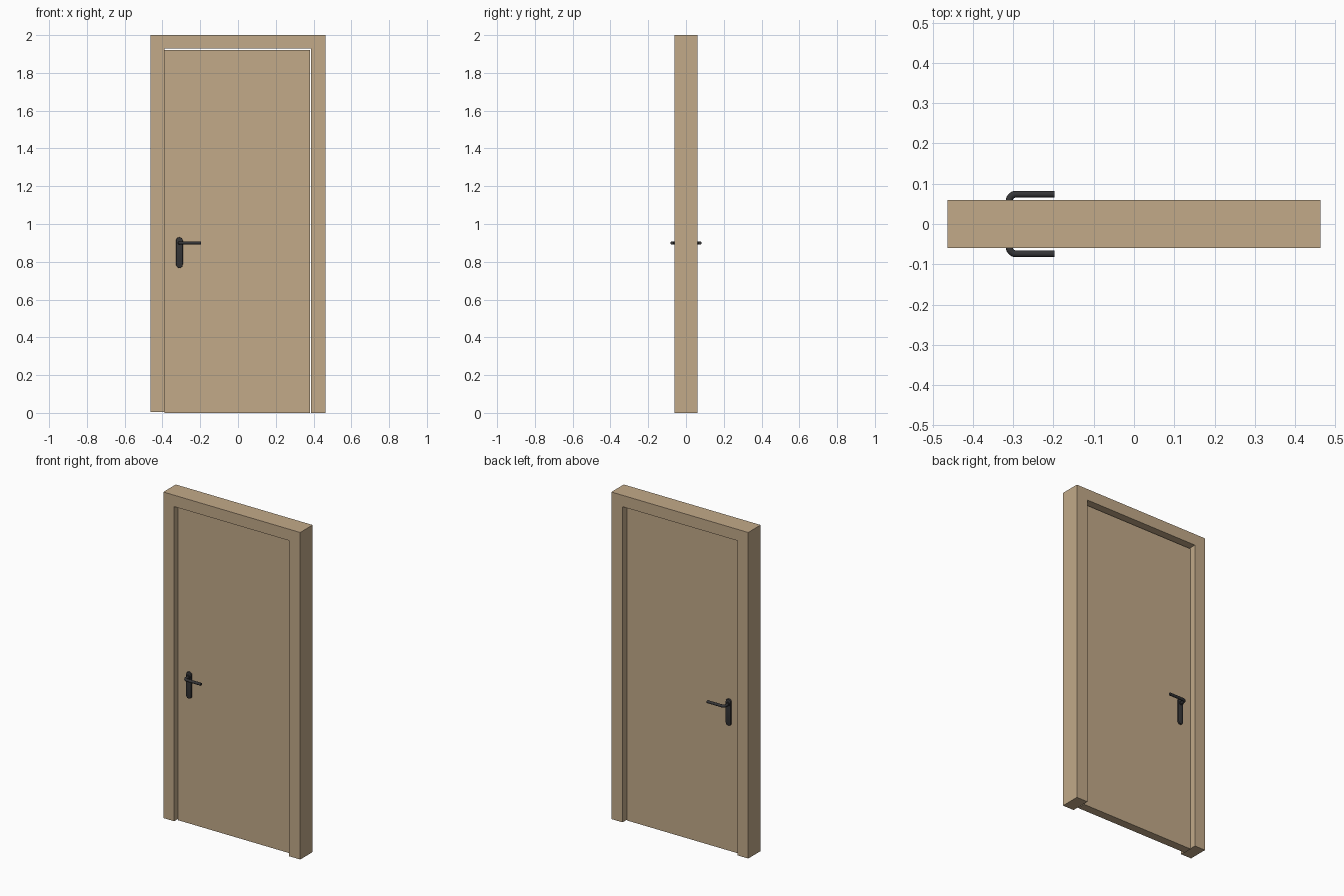
import bpy, bmesh, math
from mathutils import Vector

if "Cube" in bpy.data.objects:
    bpy.data.objects.remove(bpy.data.objects["Cube"])


def material(name, rgb):
    m = bpy.data.materials.new(name)
    m.diffuse_color = (*rgb, 1)
    m.use_nodes = True
    m.node_tree.nodes["Principled BSDF"].inputs["Base Color"].default_value = m.diffuse_color
    return m


WOOD = material("light_tan_wood", (0.54, 0.40, 0.25))
METAL = material("dark_metal", (0.035, 0.035, 0.037))


def finish(name, bm, mat, smooth=False):
    bmesh.ops.recalc_face_normals(bm, faces=bm.faces)
    me = bpy.data.meshes.new(name)
    bm.to_mesh(me)
    bm.free()
    me.materials.append(mat)
    ob = bpy.data.objects.new(name, me)
    bpy.context.collection.objects.link(ob)
    if smooth:
        bpy.context.view_layer.objects.active = ob
        ob.select_set(True)
        bpy.ops.object.shade_smooth_by_angle(angle=math.radians(35))
        ob.select_set(False)
    return ob


def extrude_xz(name, pts, y0, y1, mat, smooth=False, bevel=0):
    """Closed x-z outline extruded from y0 to y1, outer rim optionally bevelled."""
    bm = bmesh.new()
    f = bm.faces.new([bm.verts.new((x, y0, z)) for x, z in pts])
    r = bmesh.ops.extrude_face_region(bm, geom=[f])
    top = [v for v in r["geom"] if isinstance(v, bmesh.types.BMVert)]
    bmesh.ops.translate(bm, verts=top, vec=(0, y1 - y0, 0))
    if bevel:
        rim = [e for e in bm.edges if all(v in top for v in e.verts)]
        bmesh.ops.bevel(bm, geom=rim, offset=bevel, segments=2, profile=0.5, affect='EDGES')
    return finish(name, bm, mat, smooth)


def tube(name, path, radius, mat, sides=20):
    """Round bar swept along a path lying in a horizontal plane."""
    bm = bmesh.new()
    rings = []
    for i, p in enumerate(path):
        d = (path[min(i + 1, len(path) - 1)] - path[max(i - 1, 0)]).normalized()
        side = d.cross(Vector((0, 0, 1)))
        ring = []
        for k in range(sides):
            a = 2 * math.pi * k / sides
            ring.append(bm.verts.new(p + radius * (math.cos(a) * side + math.sin(a) * Vector((0, 0, 1)))))
        rings.append(ring)
    for a, b in zip(rings, rings[1:]):
        for k in range(sides):
            n = (k + 1) % sides
            bm.faces.new((a[k], a[n], b[n], b[k]))
    bm.faces.new(rings[0])
    bm.faces.new(rings[-1])
    return finish(name, bm, mat, True)


def arc(cx, cz, r, a0, a1, n):
    return [(cx + r * math.cos(math.radians(a0 + (a1 - a0) * i / n)),
             cz + r * math.sin(math.radians(a0 + (a1 - a0) * i / n))) for i in range(n + 1)]


# Door frame: one U-shaped outline (latch-side jamb stops slightly short of the floor)
extrude_xz("door_frame",
           [(-0.463, 0.006), (-0.463, 2), (0.463, 2), (0.463, 0),
            (0.387, 0), (0.387, 1.93), (-0.39, 1.93), (-0.39, 0.006)],
           -0.06, 0.06, WOOD)

# Door leaf, recessed on both sides
LEAF = 0.026
extrude_xz("door_leaf", [(-0.388, 0), (0.382, 0), (0.382, 1.92), (-0.388, 1.92)],
           -LEAF, LEAF, WOOD)

# Handle set on each side of the leaf
HX, HZ, R = -0.31, 0.90, 0.0175
for side, label in ((-1, "front"), (1, "back")):
    # round-ended backplate
    outline = arc(HX, 0.93 - R, R, 0, 180, 14) + arc(HX, 0.767 + R, R, 180, 360, 14)
    extrude_xz(label + "_handle_plate", outline, side * (LEAF - 0.002), side * (LEAF + 0.010),
               METAL, True, 0.003)
    # collar round the spindle
    extrude_xz(label + "_handle_collar", arc(HX, HZ, 0.0125, 0, 345, 23),
               side * (LEAF + 0.008), side * (LEAF + 0.016), METAL, True)
    # bent lever
    bend = arc(HX + 0.017, 0.057, 0.017, 180, 90, 8)
    path = [(HX, LEAF)] + bend + [(-0.197, 0.074)]
    tube(label + "_lever", [Vector((x, side * y, HZ)) for x, y in path], 0.0085, METAL)
